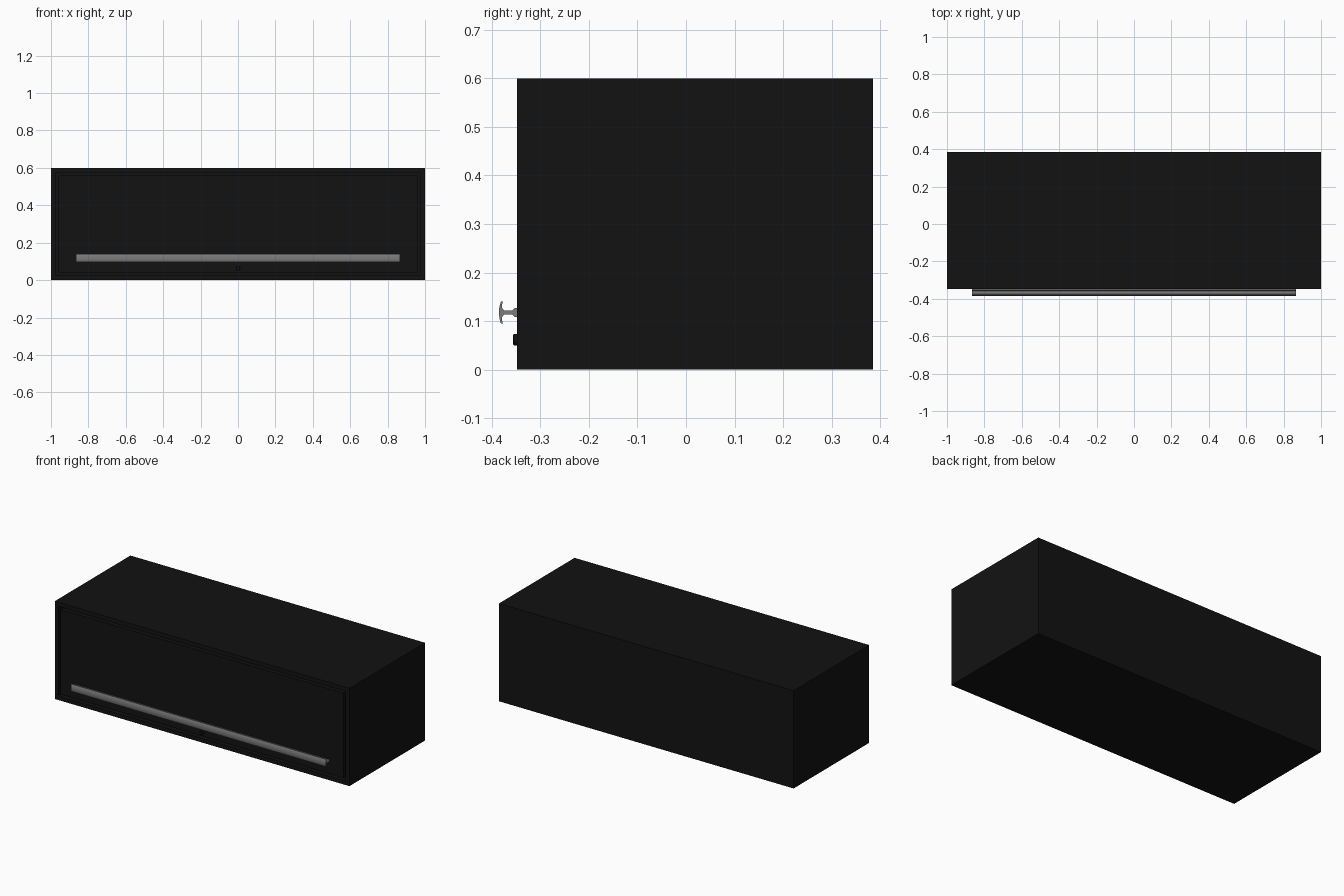
import bpy, bmesh
from mathutils import Matrix, Vector

if "Cube" in bpy.data.objects:
    bpy.data.objects.remove(bpy.data.objects["Cube"])

FRONT, BACK, H = -0.348, 0.385, 0.6


def material(name, v):
    m = bpy.data.materials.new(name)
    m.diffuse_color = (v, v, v, 1)
    m.use_nodes = True
    m.node_tree.nodes["Principled BSDF"].inputs["Base Color"].default_value = m.diffuse_color
    return m


black = material("black_lacquer", 0.006)
steel = material("brushed_steel", 0.2)


def finish(bm, name, mat):
    bmesh.ops.recalc_face_normals(bm, faces=bm.faces)
    me = bpy.data.meshes.new(name)
    bm.to_mesh(me)
    bm.free()
    me.materials.append(mat)
    ob = bpy.data.objects.new(name, me)
    bpy.context.collection.objects.link(ob)
    return ob


def box(lo, hi):
    bm = bmesh.new()
    lo, hi = Vector(lo), Vector(hi)
    bmesh.ops.create_cube(bm, size=1, matrix=Matrix.Translation((lo + hi) / 2)
                          @ Matrix.Diagonal((*(hi - lo), 1)))
    return bm


# Carcass: box with a recess in the front
bm = box((-1, FRONT, 0), (1, BACK, H))
face = min(bm.faces, key=lambda f: f.calc_center_median().y)
bmesh.ops.inset_region(bm, faces=[face], thickness=0.036)
bmesh.ops.translate(bm, verts=bmesh.ops.extrude_discrete_faces(bm, faces=[face])["faces"][0].verts,
                    vec=(0, 0.7, 0))
finish(bm, "carcass", black)

# Flap door, flush with the carcass and separated by a narrow gap
finish(box((-0.96, FRONT, 0.04), (0.96, FRONT + 0.03, 0.56)), "flap_door", black)

# Handle: curved T-shaped profile (y, height above centre), mirrored and extruded
half = [(-0.348, 0.009), (-0.353, 0.009), (-0.358, 0.004), (-0.374, 0.004),
        (-0.378, 0.008), (-0.379, 0.014), (-0.377, 0.0225), (-0.381, 0.0225),
        (-0.384, 0.012), (-0.385, 0.004)]
profile = half + [(y, -z) for y, z in reversed(half)]
bm = bmesh.new()
f = bm.faces.new([bm.verts.new((-0.865, y, 0.118 + z)) for y, z in profile])
ext = bmesh.ops.extrude_face_region(bm, geom=[f], use_keep_orig=True)["geom"]
bmesh.ops.translate(bm, verts=[g for g in ext if isinstance(g, bmesh.types.BMVert)],
                    vec=(1.73, 0, 0))
finish(bm, "handle", steel)

# Lock: small chamfered disc under the handle
bm = bmesh.new()
for y, depth, r1, r2 in ((-0.349, 0.010, 0.012, 0.012), (-0.355, 0.002, 0.012, 0.0095)):
    bmesh.ops.create_cone(bm, cap_ends=True, segments=24, radius1=r1, radius2=r2, depth=depth,
                          matrix=Matrix.Translation((0, y, 0.062))
                          @ Matrix.Rotation(1.5707963, 4, 'X'))
finish(bm, "lock", black)
